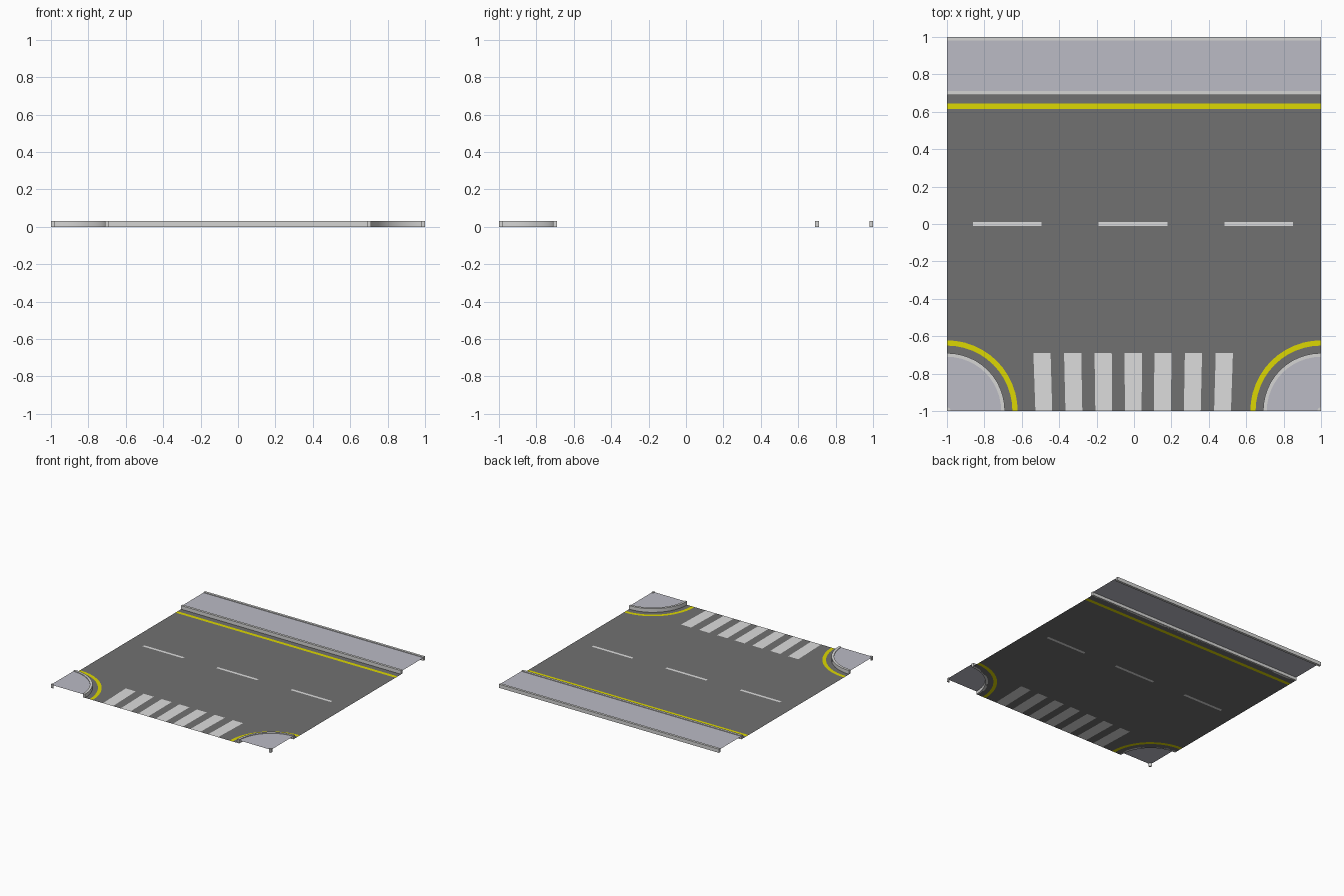
import bpy, bmesh, math
from mathutils import Vector

if "Cube" in bpy.data.objects:
    bpy.data.objects.remove(bpy.data.objects["Cube"])


def material(name, r, g, b):
    lin = [(c / 255) ** 2.2 for c in (r, g, b)]
    m = bpy.data.materials.new(name)
    m.diffuse_color = (*lin, 1)
    m.use_nodes = True
    m.node_tree.nodes["Principled BSDF"].inputs["Base Color"].default_value = m.diffuse_color
    return m


ASPHALT = material("asphalt grey", 112, 112, 112)
WHITE = material("line white", 219, 219, 219)
YELLOW = material("line yellow", 219, 214, 8)
PAVING = material("paving grey", 186, 186, 196)
CURB = material("curb grey", 212, 212, 211)

H = 0.03          # curb height
WALK_Z = 0.025    # pavement surface
SEG = 12          # segments per quarter arc


def finish(name, bm, mats, solid=False):
    bmesh.ops.remove_doubles(bm, verts=bm.verts, dist=1e-5)
    bm.normal_update()
    if solid:
        bmesh.ops.recalc_face_normals(bm, faces=bm.faces)
    else:  # open sheets all face up
        bmesh.ops.reverse_faces(bm, faces=[f for f in bm.faces if f.normal.z < 0])
    me = bpy.data.meshes.new(name)
    bm.to_mesh(me)
    bm.free()
    for m in mats:
        me.materials.append(m)
    ob = bpy.data.objects.new(name, me)
    bpy.context.collection.objects.link(ob)
    if solid:
        bpy.ops.object.select_all(action='DESELECT')
        ob.select_set(True)
        bpy.context.view_layer.objects.active = ob
        bpy.ops.object.shade_smooth_by_angle(angle=math.radians(35))
    return ob


def face(bm, pts, mat=0, z=0.0):
    f = bm.faces.new([bm.verts.new((x, y, z)) for x, y in pts])
    f.material_index = mat


def rect(bm, x0, x1, y0, y1, mat=0, z=0.0):
    face(bm, [(x0, y0), (x1, y0), (x1, y1), (x0, y1)], mat, z)


def arc(s, r, i):
    # point on the quarter circle about front corner s (-1 left, 1 right)
    a = math.pi / 2 * i / SEG
    return (s * (1 - r * math.cos(a)), -1 + r * math.sin(a))


def ring(bm, s, r0, r1, mat=0, z=0.0):
    for i in range(SEG):
        pts = [arc(s, r1, i), arc(s, r1, i + 1)]
        pts += [arc(s, r0, i + 1), arc(s, r0, i)] if r0 > 0 else [(s, -1)]
        face(bm, pts, mat, z)


def raise_sheet(bm):
    # extrude a flat sheet into a closed curb
    bmesh.ops.remove_doubles(bm, verts=bm.verts, dist=1e-5)
    bottom = list(bm.faces)
    res = bmesh.ops.extrude_face_region(bm, geom=bottom, use_keep_orig=True)
    vs = [g for g in res["geom"] if isinstance(g, bmesh.types.BMVert)]
    bmesh.ops.translate(bm, verts=vs, vec=Vector((0, 0, H)))


# Road: one sheet with the markings cut into it
R_IN, R_OUT = 0.350, 0.378
EDGE = 1 - R_OUT
bm = bmesh.new()

# main carriageway grid: centre dashes and yellow edge line
xs = [-1, -0.86, -0.495, -0.19, 0.18, 0.485, 0.85, 1]
ys = [-EDGE, -0.011, 0.011, 0.616, 0.645, 0.70]
for i in range(len(xs) - 1):
    for j in range(len(ys) - 1):
        mat = 2 if j == 3 else 1 if (j == 1 and i % 2) else 0
        rect(bm, xs[i], xs[i + 1], ys[j], ys[j + 1], mat)

# zebra crossing, slightly converging toward the front
top = [-EDGE]
for c in (-0.492, -0.328, -0.165, -0.004, 0.155, 0.318, 0.483):
    top += [c - 0.046, c + 0.046]
top.append(EDGE)
low = [x if abs(x) == EDGE else x * 0.98 for x in top]
for i in range(len(top) - 1):
    face(bm, [(low[i], -1), (low[i + 1], -1), (top[i + 1], -0.69), (top[i], -0.69)], i % 2)
rect(bm, -EDGE, EDGE, -0.69, -EDGE)

# rounded corners with yellow arcs
for s in (-1, 1):
    ring(bm, s, 0.30, R_IN, 0)
    ring(bm, s, R_IN, R_OUT, 2)
    for i in range(SEG):
        face(bm, [arc(s, R_OUT, i), arc(s, R_OUT, i + 1), (s * EDGE, -EDGE)])
finish("road_surface", bm, [ASPHALT, WHITE, YELLOW])

# Rear pavement and its two curbs
bm = bmesh.new()
rect(bm, -1, 1, 0.70, 0.99, 0, WALK_Z)
finish("rear_pavement", bm, [PAVING])
for name, y in (("rear_inner_curb", 0.69), ("rear_outer_curb", 0.98)):
    bm = bmesh.new()
    rect(bm, -1, 1, y, y + 0.02)
    raise_sheet(bm)
    finish(name, bm, [CURB], True)

# Front corner pavements, curved curbs and tiny corner posts
for s, side in ((-1, "left"), (1, "right")):
    bm = bmesh.new()
    ring(bm, s, 0.01, 0.30, 0, WALK_Z)
    finish(side + "_corner_pavement", bm, [PAVING])
    for name, r0, r1 in (("_corner_curb", 0.29, 0.31), ("_corner_post", 0, 0.02)):
        bm = bmesh.new()
        ring(bm, s, r0, r1)
        raise_sheet(bm)
        finish(side + name, bm, [CURB], True)
